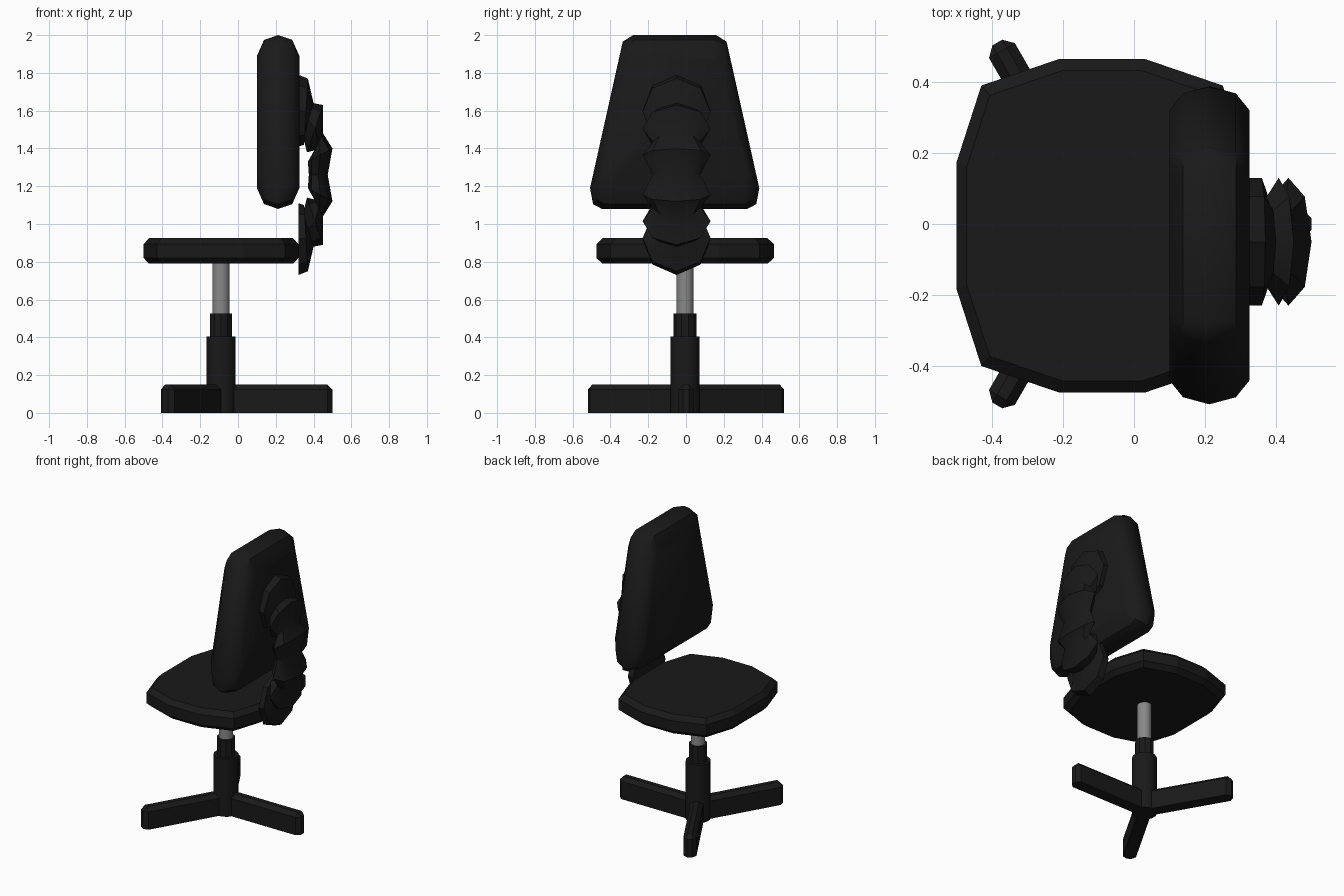
import bpy, bmesh, math
from mathutils import Matrix

if "Cube" in bpy.data.objects:
    bpy.data.objects.remove(bpy.data.objects["Cube"])

CX, CY = -0.09, -0.005          # axis of the pedestal


def material(name, value):
    m = bpy.data.materials.new(name)
    m.diffuse_color = (value, value, value, 1)
    m.use_nodes = True
    m.node_tree.nodes["Principled BSDF"].inputs["Base Color"].default_value = m.diffuse_color
    return m


BLACK = material("black", 0.01)
STEEL = material("steel", 0.25)


def finish(name, bm, mat, smooth=None):
    bmesh.ops.recalc_face_normals(bm, faces=bm.faces[:])
    me = bpy.data.meshes.new(name)
    bm.to_mesh(me)
    bm.free()
    ob = bpy.data.objects.new(name, me)
    bpy.context.collection.objects.link(ob)
    me.materials.append(mat)
    if smooth:
        bpy.ops.object.select_all(action='DESELECT')
        ob.select_set(True)
        bpy.context.view_layer.objects.active = ob
        bpy.ops.object.shade_smooth_by_angle(angle=math.radians(smooth))
    return ob


def loft(name, rings, mat, smooth=None):
    """Skin a list of equal-length point rings and cap both ends."""
    bm = bmesh.new()
    vs = [[bm.verts.new(p) for p in r] for r in rings]
    n = len(vs[0])
    for a, b in zip(vs, vs[1:]):
        for i in range(n):
            j = (i + 1) % n
            bm.faces.new((a[i], a[j], b[j], b[i]))
    bm.faces.new(vs[0])
    bm.faces.new(vs[-1])
    return finish(name, bm, mat, smooth)


def cylinder(name, levels, sides, mat):
    """Turned part from (radius, z) levels around the pedestal axis."""
    rings = [[(CX + r * math.cos(t), CY + r * math.sin(t), z)
              for t in (2 * math.pi * (i + 0.5) / sides for i in range(sides))]
             for r, z in levels]
    return loft(name, rings, mat, 35)


# Seat: twelve-sided cushion with chamfered rims
quarter = [(0.41, 0.178), (0.34, 0.395), (0.12, 0.47)]
outline = (quarter + [(-x, y) for x, y in quarter[::-1]]
           + [(-x, -y) for x, y in quarter] + [(x, -y) for x, y in quarter[::-1]])
loft("seat", [[(CX + x * s, CY + y * s, z) for x, y in outline]
              for s, z in ((0.93, 0.79), (1, 0.82), (1, 0.893), (0.93, 0.925))], BLACK)

# Backrest: tapered cushion with a rounded rim
side = [(0.385, -0.46), (0.432, -0.435), (0.448, -0.35), (0.275, 0.425), (0.22, 0.46)]
outline = side + [(-y, z) for y, z in side[::-1]]
loft("backrest", [[(x, -0.06 + y * sy, 1.54 + z * sz) for y, z in outline]
                  for x, sy, sz in ((0.10, 0.85, 0.76), (0.138, 0.955, 0.945), (0.212, 1, 1),
                                    (0.287, 0.955, 0.945), (0.325, 0.85, 0.76))],
     BLACK, 45)

# Bellows: pleated arc, each ring given as outer x,z / inner x,z / half width
half = [(0.32, 1.79, 0.32, 1.41, 0.18), (0.37, 1.77, 0.35, 1.42, 0.18),
        (0.40, 1.64, 0.345, 1.46, 0.125), (0.45, 1.63, 0.365, 1.38, 0.18),
        (0.45, 1.48, 0.405, 1.39, 0.125), (0.50, 1.40, 0.37, 1.33, 0.18),
        (0.475, 1.26, 0.375, 1.26, 0.125)]
pleats = half + [(a, 2.52 - b, c, 2.52 - d, w) for a, b, c, d, w in half[-2::-1]]
rings = []
for xo, zo, xi, zi, w in pleats:
    ring = []
    for i in range(8):
        t = i * math.pi / 4
        k = (1 + math.cos(t)) / 2
        ring.append((xi + (xo - xi) * k, -0.05 + w * math.sin(t), zi + (zo - zi) * k))
    rings.append(ring)
loft("backrest_bellows", rings, BLACK, 35)

# Pedestal
cylinder("gas_lift_rod", [(0.046, 0.50), (0.046, 0.80)], 12, STEEL)
cylinder("lift_collar", [(0.06, 0.38), (0.06, 0.525)], 10, BLACK)
cylinder("pedestal_column", [(0.08, 0), (0.08, 0.405)], 12, BLACK)

# Three feet, chamfered along the top and at the tip
for n in range(3):
    bm = bmesh.new()
    bmesh.ops.create_cube(bm, size=1, matrix=Matrix.Translation((0.295, 0, 0.075))
                          @ Matrix.Diagonal((0.59, 0.084, 0.15, 1)))
    edges = [e for e in bm.edges
             if all(v.co.z > 0.1 for v in e.verts) or all(v.co.x > 0.5 for v in e.verts)]
    edges = [e for e in edges if not all(v.co.z < 0.1 for v in e.verts)
             and not all(v.co.x < 0.1 for v in e.verts)]
    bmesh.ops.bevel(bm, geom=edges, offset=0.026, segments=1, affect='EDGES')
    bm.transform(Matrix.Translation((CX, 0, 0)) @ Matrix.Rotation(n * math.tau / 3, 4, 'Z'))
    finish(f"foot_{n + 1}", bm, BLACK)
